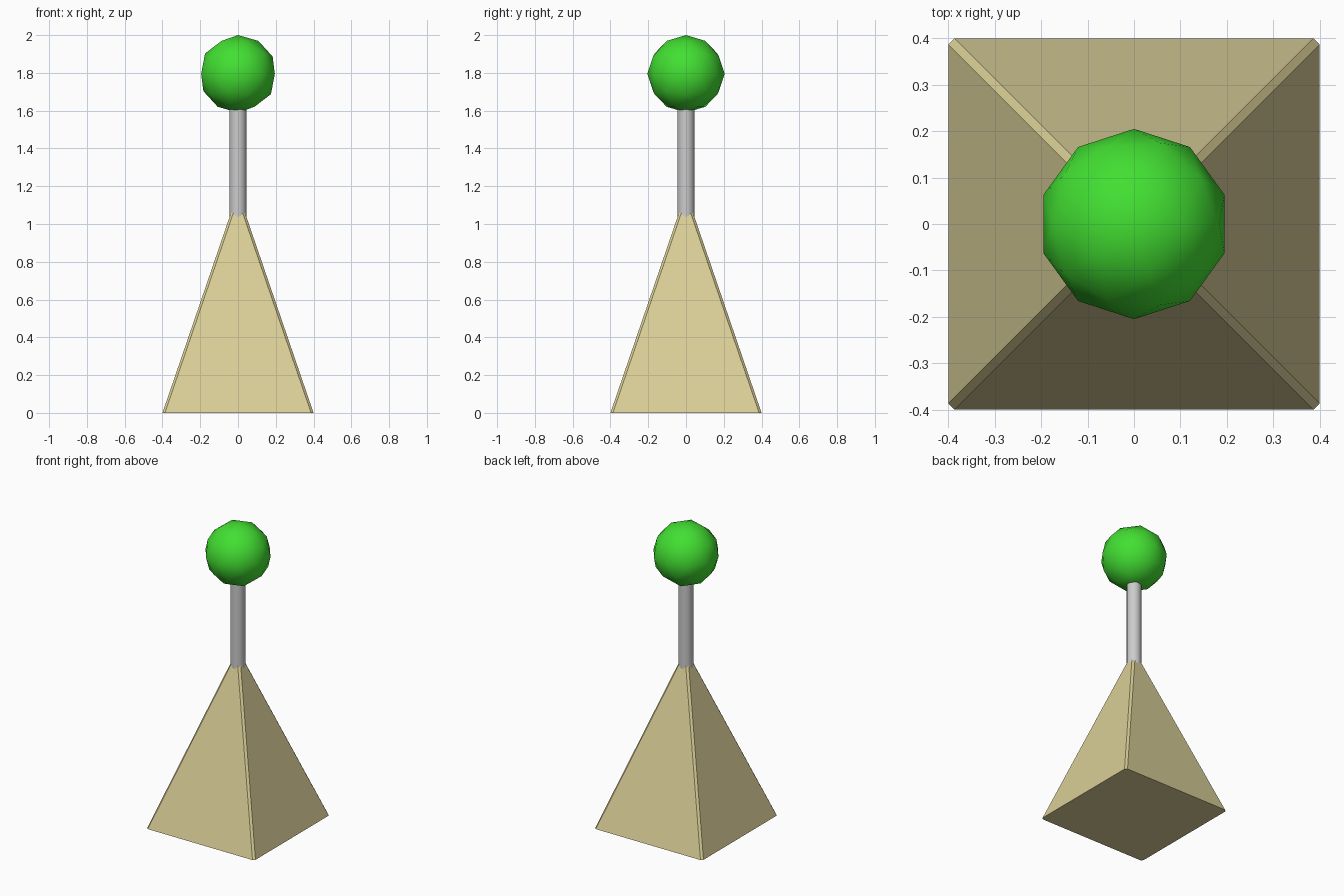
import bpy, bmesh, math

if "Cube" in bpy.data.objects:
    bpy.data.objects.remove(bpy.data.objects["Cube"])


def paint(obj, name, color):
    mat = bpy.data.materials.new(name)
    mat.diffuse_color = (*color, 1)
    mat.use_nodes = True
    mat.node_tree.nodes["Principled BSDF"].inputs["Base Color"].default_value = mat.diffuse_color
    obj.data.materials.append(mat)


def chamfered_square(bm, half, cut, z):
    """Ring of a square whose four corners are cut off."""
    ring = []
    for sx, sy in ((1, 1), (-1, 1), (-1, -1), (1, -1)):
        pts = [(sx * half, sy * (half - cut)), (sx * (half - cut), sy * half)]
        if sx * sy < 0:
            pts.reverse()
        ring += [bm.verts.new((x, y, z)) for x, y in pts]
    return ring


# Pyramid base with chamfered slanted edges
APEX, TOP, HALF, CUT = 1.168, 1.1, 0.4, 0.013
bm = bmesh.new()
low = chamfered_square(bm, HALF, CUT, 0)
high = chamfered_square(bm, HALF * (1 - TOP / APEX), CUT, TOP)
for i in range(8):
    j = (i + 1) % 8
    bm.faces.new((low[i], low[j], high[j], high[i]))
bm.faces.new(low[::-1])
bm.faces.new(high)
mesh = bpy.data.meshes.new("pyramid_base")
bm.to_mesh(mesh)
bm.free()
base = bpy.data.objects.new("pyramid_base", mesh)
bpy.context.collection.objects.link(base)
paint(base, "sand", (0.70, 0.62, 0.31))

# Round shaft
bpy.ops.mesh.primitive_cylinder_add(vertices=16, radius=0.045, depth=0.62, location=(0, 0, 1.31))
bpy.context.object.name = "shaft"
bpy.ops.object.shade_smooth_by_angle(angle=math.radians(40))

# Low-poly ball, smooth shaded
bpy.ops.mesh.primitive_ico_sphere_add(subdivisions=2, radius=0.205, location=(0, 0, 1.795))
ball = bpy.context.object
ball.name = "ball"
bpy.ops.object.shade_smooth()
paint(ball, "green", (0.055, 0.74, 0.032))
